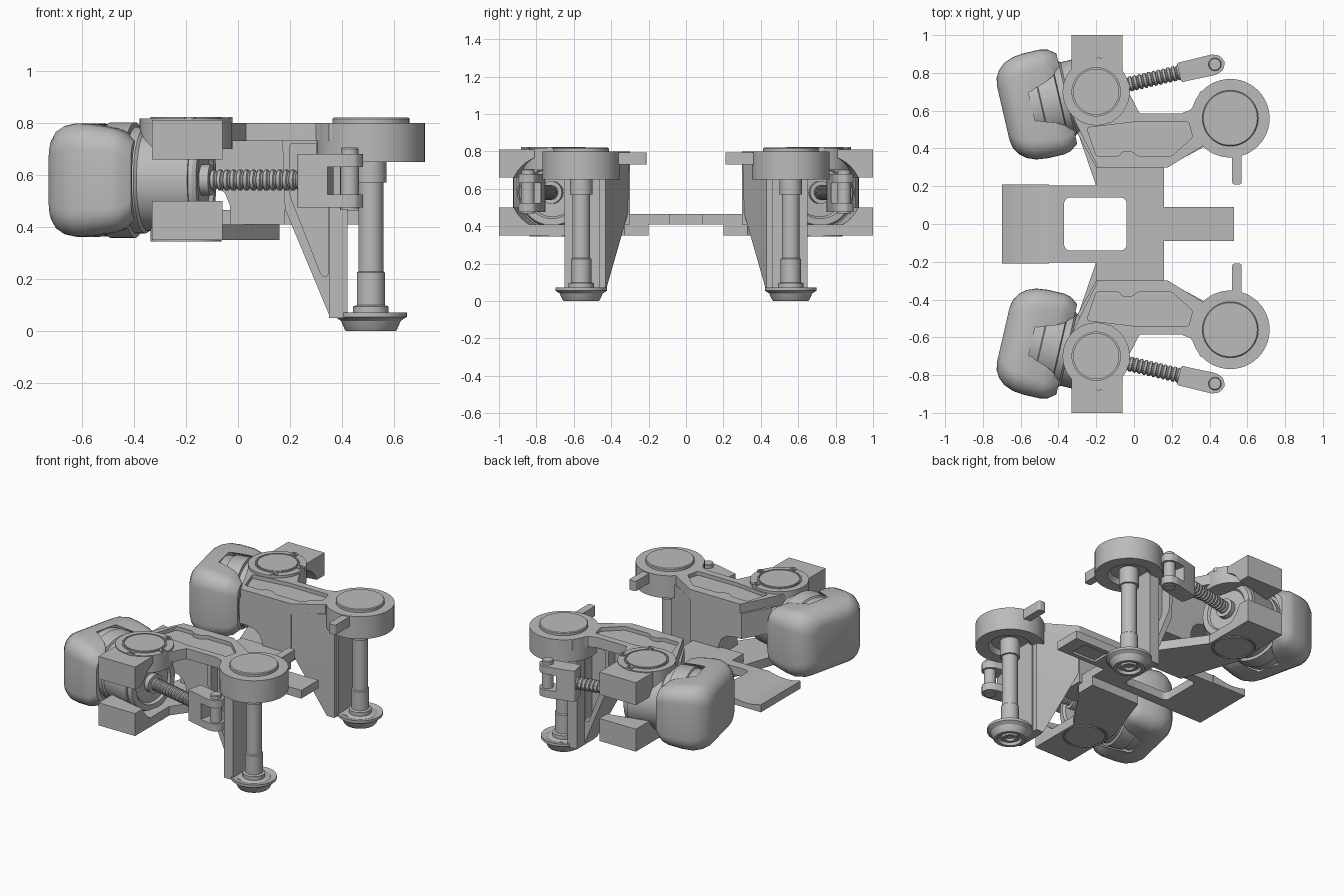
import bpy, bmesh
from math import radians, cos, sin, pi
from mathutils import Matrix

if "Cube" in bpy.data.objects:
    bpy.data.objects.remove(bpy.data.objects["Cube"])

grey = bpy.data.materials.new("machined grey")
grey.use_nodes = True
COLOUR = (0.5, 0.5, 0.5, 1)
grey.diffuse_color = COLOUR
grey.node_tree.nodes["Principled BSDF"].inputs["Base Color"].default_value = COLOUR

I = Matrix.Identity(4)
parts = []


def finish(name, bm, matrix=I, pair=True):
    bm.transform(matrix)
    bmesh.ops.recalc_face_normals(bm, faces=bm.faces)
    mesh = bpy.data.meshes.new(name)
    bm.to_mesh(mesh)
    bm.free()
    mesh.materials.append(grey)
    ob = bpy.data.objects.new(name, mesh)
    bpy.context.collection.objects.link(ob)
    parts.append((ob, pair))
    return ob


def prism(name, outline, z0, z1, corner=0, matrix=I, pair=True):
    """Extruded outline, optionally with rounded upright corners."""
    bm = bmesh.new()
    base = bm.faces.new([bm.verts.new((x, y, z0)) for x, y in outline])
    new = bmesh.ops.extrude_face_region(bm, geom=[base])["geom"]
    bmesh.ops.translate(bm, vec=(0, 0, z1 - z0),
                        verts=[v for v in new if isinstance(v, bmesh.types.BMVert)])
    if corner:
        upright = [e for e in bm.edges if abs(e.verts[0].co.z - e.verts[1].co.z) > 1e-5]
        bmesh.ops.bevel(bm, geom=upright, offset=corner, segments=5, profile=0.5, affect='EDGES')
    return finish(name, bm, matrix, pair)


def rect(x0, x1, y0, y1):
    return [(x0, y0), (x1, y0), (x1, y1), (x0, y1)]


def loft(name, rings, matrix=I):
    """Skin a list of equal-length point rings and close both ends."""
    bm = bmesh.new()
    loops = [[bm.verts.new(p) for p in ring] for ring in rings]
    n = len(loops[0])
    for a, b in zip(loops, loops[1:]):
        for i in range(n):
            j = (i + 1) % n
            bm.faces.new((a[i], a[j], b[j], b[i]))
    bm.faces.new(loops[0])
    bm.faces.new(loops[-1])
    return finish(name, bm, matrix)


def lathe(name, profile, matrix=I, sides=48):
    """Turned part: (radius, height) pairs about local z, closed at both ends."""
    turn = [2 * pi * i / sides for i in range(sides)]
    return loft(name, [[(r * cos(t), r * sin(t), h) for t in turn] for r, h in profile], matrix)


def rounded_ring(u, half_v, half_z, r):
    """Rounded rectangle across the motor axis at station u."""
    ring = []
    for k, (sv, sz) in enumerate(((1, 1), (-1, 1), (-1, -1), (1, -1))):
        for i in range(7):
            t = (k + i / 6) * pi / 2
            ring.append((u, sv * (half_v - r) + r * cos(t), sz * (half_z - r) + r * sin(t)))
    return ring


def cut(target, cutter):
    mod = target.modifiers.new("cut", 'BOOLEAN')
    mod.operation, mod.solver, mod.object = 'DIFFERENCE', 'EXACT', cutter
    bpy.context.view_layer.update()
    with bpy.context.temp_override(object=target, active_object=target):
        bpy.ops.object.modifier_apply(modifier=mod.name)
    parts.remove(next(p for p in parts if p[0] == cutter))
    bpy.data.objects.remove(cutter)


def at(x, y, z=0):
    return Matrix.Translation((x, y, z))


UPRIGHT = Matrix.Rotation(radians(-90), 4, 'X')   # outline (x, -z), depth along y
PIVOT = at(-0.2, 0.7)
HUB = at(0.51, 0.56)
AXIS = at(-0.2, 0.7, 0.58) @ Matrix.Rotation(radians(13), 4, 'Z')
ALONG = AXIS @ Matrix.Rotation(radians(90), 4, 'Y')   # turned parts on the motor axis


def clear_barrel(target, radius, start):
    cut(target, lathe("clearance", [(radius, start), (radius, 0.5)], ALONG))


# Centre plate with window, curved saddle paddle and tongue
plate = prism("centre_plate", rect(-0.45, 0.16, -0.205, 0.205), 0.41, 0.465, pair=False)
cut(plate, prism("window", rect(-0.37, -0.04, -0.14, 0.14), 0.3, 0.6, corner=0.03, pair=False))
prism("plate_wing", rect(-0.2, 0.16, 0.2, 0.32), 0.41, 0.465)
saddle = [(-0.45, -0.41), (-0.7, -0.41), (-0.7, -0.46), (-0.65, -0.448), (-0.6, -0.443),
          (-0.55, -0.446), (-0.5, -0.455), (-0.45, -0.465)]
prism("saddle_paddle", saddle, -0.21, 0.21, matrix=UPRIGHT, pair=False)
tongue = prism("tongue", rect(0.16, 0.53, -0.09, 0.09), 0.41, 0.465, pair=False)
cut(tongue, prism("tongue_recess", rect(0.26, 0.44, -0.06, 0.06), 0.38, 0.425, pair=False))

# Lower arm, with the outer blocks hollowed around the barrel
prism("lower_arm", [(-0.2, 0.2), (0.16, 0.2), (0.16, 0.33), (-0.06, 0.64), (-0.06, 1), (-0.33, 1),
                    (-0.33, 0.58)], 0.35, 0.41)
for name, z0, z1 in (("lower_block", 0.35, 0.5), ("upper_block", 0.66, 0.81)):
    clear_barrel(prism(name, rect(-0.33, -0.06, 0.66, 1), z0, z1), 0.2, -0.5)

# Upright wall between lower plate and upper arm, arched at its motor end
wall = prism("wall", [(-0.2, 0.3), (0.18, 0.3), (0.18, 0.5), (-0.28, 0.5), (-0.3, 0.48)], 0.41, 0.74)
clear_barrel(wall, 0.2, -0.5)
cut(wall, prism("arch", [(-0.5, -0.3), (-0.03, -0.3), (-0.03, -0.48), (-0.05, -0.53), (-0.09, -0.56),
                         (-0.15, -0.57), (-0.5, -0.57)], 0.2, 0.7, matrix=UPRIGHT))

# Upper arm with shallow pocket
arm = prism("upper_arm", [(-0.19, 0.3), (0.18, 0.3), (0.36, 0.41), (0.42, 0.56), (0.4, 0.72),
                          (0.35, 0.7), (0.33, 0.65), (0.3, 0.605), (0.25, 0.585), (0.03, 0.585),
                          (-0.04, 0.72), (-0.34, 0.7), (-0.33, 0.58)], 0.73, 0.8)
cut(arm, prism("arm_pocket", [(-0.25, 0.51), (-0.2, 0.36), (-0.08, 0.36), (-0.06, 0.385),
                              (-0.01, 0.385), (0.02, 0.36), (0.2, 0.36), (0.31, 0.46), (0.29, 0.54),
                              (0, 0.54)], 0.775, 0.9, corner=0.012))
prism("stop_tab", rect(0.52, 0.57, 0.21, 0.42), 0.73, 0.795, corner=0.012)

# Pivot discs and screws
lathe("upper_pivot_disc", [(0.122, 0.822), (0.122, 0.814), (0.128, 0.814), (0.128, 0.822),
                           (0.136, 0.822), (0.136, 0.816), (0.178, 0.816), (0.178, 0.7)], PIVOT)
for angle in (85, 10, -62):
    a = radians(angle)
    lathe("pivot_screw", [(0.01, 0.818), (0.01, 0.823), (0.022, 0.823), (0.022, 0.8)],
          at(-0.2 + 0.16 * cos(a), 0.7 + 0.16 * sin(a)), 16)
lathe("lower_pivot_disc", [(0.12, 0.345), (0.12, 0.352), (0.128, 0.352), (0.128, 0.345),
                           (0.136, 0.345), (0.136, 0.4)], PIVOT)

# Hub, leg pin and flanged foot
lathe("hub", [(0.143, 0.82), (0.148, 0.815), (0.148, 0.8), (0.208, 0.8), (0.208, 0.65),
              (0.13, 0.65), (0.11, 0.68)], HUB)
lathe("leg_pin", [(0.06, 0.7), (0.06, 0.57), (0.048, 0.57), (0.048, 0.23), (0.054, 0.225),
                  (0.054, 0.1), (0.068, 0.095), (0.068, 0.05)], HUB)
lathe("foot", [(0.09, 0.07), (0.1, 0.065), (0.138, 0.072), (0.138, 0.055), (0.115, 0.04),
               (0.1, 0.006), (0.095, 0), (0.075, 0), (0.07, 0.02), (0.05, 0.02), (0.048, 0.005),
               (0.03, 0.005), (0.028, 0.02)], HUB)

# Tapered leg rib with triangular pocket, and the column behind the pin
rib = loft("leg_rib", [[(x0, y0, z), (0.41, 0.43, z), (0.41, 0.57, z), (x0, 0.57, z)]
                       for z, x0, y0 in ((0.74, 0.17, 0.3), (0.47, 0.18, 0.31), (0.05, 0.355, 0.43))])
cut(rib, prism("rib_pocket", [(0.2, -0.72), (0.2, -0.52), (0.322, -0.21), (0.345, -0.21), (0.345, -0.72)],
               0.5, 0.8, corner=0.01, matrix=UPRIGHT))
prism("leg_column", rect(0.35, 0.42, 0.46, 0.65), 0.05, 0.75)
prism("rib_foot", rect(0.36, 0.5, 0.47, 0.65), 0.05, 0.068)

# Motor: barrel, collar bands and wrap-round shell
lathe("motor_barrel", [(0.195, -0.4), (0.195, 0.05), (0.185, 0.05), (0.185, 0.065), (0.175, 0.08),
                       (0.14, 0.08), (0.13, 0.065), (0.06, 0.065), (0.06, 0.1)], ALONG)
lathe("motor_collar", [(0.212, -0.4), (0.212, -0.3), (0.222, -0.295), (0.222, -0.2),
                       (0.205, -0.195), (0.205, -0.16), (0.195, -0.15)], ALONG)
shell = loft("motor_shell", [rounded_ring(*s) for s in (
    (-0.505, 0.15, 0.13, 0.06), (-0.497, 0.19, 0.16, 0.08), (-0.475, 0.228, 0.188, 0.09),
    (-0.44, 0.258, 0.208, 0.1), (-0.39, 0.278, 0.218, 0.1), (-0.33, 0.285, 0.215, 0.1),
    (-0.24, 0.285, 0.2, 0.09), (-0.2, 0.275, 0.185, 0.08), (-0.16, 0.245, 0.15, 0.07))], AXIS)
clear_barrel(shell, 0.23, -0.35)

# Threaded rod
thread = [(0.03, 0.05)]
for i in range(14):
    u = 0.1 + i * 0.026
    thread += [(0.033, u), (0.04, u + 0.004), (0.04, u + 0.016), (0.033, u + 0.02)]
lathe("threaded_rod", thread + [(0.03, 0.48)], ALONG, 20)

# Clevis with cross pin
clevis = prism("clevis", [(0.45, -0.052), (0.64, -0.055), (0.68, -0.04), (0.7, 0), (0.68, 0.04),
                          (0.64, 0.055), (0.45, 0.052)], -0.105, 0.1, corner=0.01, matrix=AXIS)
cut(clevis, prism("clevis_slot", rect(0.57, 0.8, -0.1, 0.1), -0.055, 0.05, matrix=AXIS))
lathe("clevis_pin", [(0.03, 0.125), (0.034, 0.12), (0.034, 0.1), (0.045, 0.1), (0.045, 0.09),
                     (0.036, 0.09), (0.036, -0.112)], AXIS @ at(0.645, 0), 24)

# Mirror the paired parts and smooth the round ones
bpy.ops.object.select_all(action='DESELECT')
for ob, pair in parts:
    ob.select_set(True)
    bpy.context.view_layer.objects.active = ob
bpy.ops.object.shade_smooth_by_angle(angle=radians(30))
for ob, pair in parts:
    if pair:
        mod = ob.modifiers.new("other side", 'MIRROR')
        mod.use_axis = (False, True, False)
        mod.use_mirror_merge = False
